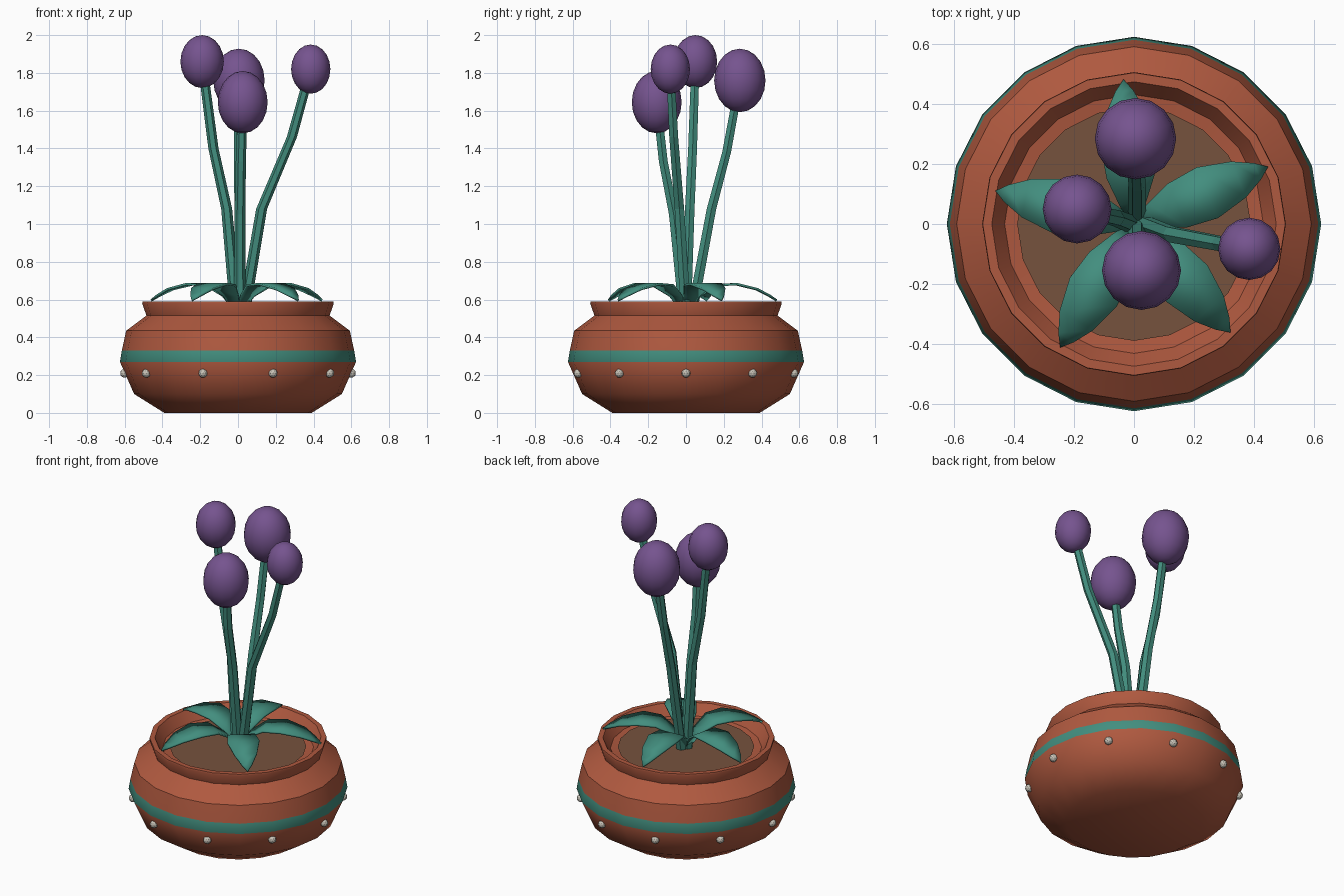
import bpy, bmesh, math
from mathutils import Vector

cube = bpy.data.objects.get("Cube")
if cube:
    bpy.data.objects.remove(cube)


def material(name, r, g, b):
    m = bpy.data.materials.new(name)
    m.use_nodes = True
    m.diffuse_color = (r, g, b, 1)
    bsdf = next(n for n in m.node_tree.nodes if n.type == 'BSDF_PRINCIPLED')
    bsdf.inputs["Base Color"].default_value = (r, g, b, 1)
    return m


TERRACOTTA = material("terracotta", .43, .10, .05)
TEAL = material("teal green", .055, .27, .21)
PURPLE = material("flower purple", .18, .088, .275)
SOIL = material("soil brown", .18, .085, .048)
STUD = material("pale stone", .58, .55, .48)


def make(name, bm, mats, smooth=None):
    """Turn a bmesh into a linked object, optionally smooth up to an angle."""
    mesh = bpy.data.meshes.new(name)
    bmesh.ops.recalc_face_normals(bm, faces=bm.faces)
    bm.to_mesh(mesh)
    bm.free()
    for m in mats:
        mesh.materials.append(m)
    ob = bpy.data.objects.new(name, mesh)
    bpy.context.collection.objects.link(ob)
    if smooth:
        bpy.ops.object.select_all(action='DESELECT')
        ob.select_set(True)
        bpy.context.view_layer.objects.active = ob
        bpy.ops.object.shade_smooth_by_angle(angle=math.radians(smooth))
    return ob


def ring(bm, r, z, sides):
    return [bm.verts.new((r * math.cos(a), r * math.sin(a), z))
            for a in (math.tau * i / sides for i in range(sides))]


def bridge(bm, a, b):
    n = len(a)
    return [bm.faces.new((a[i], a[(i + 1) % n], b[(i + 1) % n], b[i])) for i in range(n)]


# Pot: turned profile with a painted band around its widest part
profile = [(.39, 0), (.55, .10), (.625, .27), (.615, .33), (.592, .435), (.485, .515),
           (.507, .58), (.505, .59), (.475, .59), (.432, .525), (.36, .515)]
bm = bmesh.new()
rings = [ring(bm, r, z, 20) for r, z in profile]
bm.faces.new(rings[0])
for k, (lower, upper) in enumerate(zip(rings, rings[1:])):
    for f in bridge(bm, lower, upper):
        f.material_index = 1 if k == 2 else 0
make("pot", bm, [TERRACOTTA, TEAL], 40)

# Soil disc
bm = bmesh.new()
bm.faces.new(ring(bm, .39, .53, 20))
make("soil", bm, [SOIL])

# Ten studs below the band
for i in range(10):
    a = math.tau * i / 10
    bm = bmesh.new()
    bmesh.ops.create_icosphere(bm, subdivisions=2, radius=.024)
    bmesh.ops.translate(bm, verts=bm.verts, vec=(.6 * math.cos(a), .6 * math.sin(a), .21))
    make("stud", bm, [STUD])


# Flowers: hexagonal stem through a few points, egg-shaped bud on top
def flower(center, r, rz, path):
    bm = bmesh.new()
    points = path + [center]
    loops = []
    for i, p in enumerate(points):
        loop = ring(bm, .031 - .002 * i, 0, 6)
        bmesh.ops.translate(bm, verts=loop, vec=Vector(p))
        loops.append(loop)
    for a, b in zip(loops, loops[1:]):
        bridge(bm, a, b)
    bm.faces.new(loops[0])
    bm.faces.new(loops[-1])
    make("stem", bm, [TEAL])

    bm = bmesh.new()
    bmesh.ops.create_uvsphere(bm, u_segments=16, v_segments=10, radius=1)
    bmesh.ops.scale(bm, verts=bm.verts, vec=(r, r, rz))
    bmesh.ops.translate(bm, verts=bm.verts, vec=center)
    make("flower_bud", bm, [PURPLE], 60)


flower((-.19, .05, 1.86), .115, .14,
       [(-.01, 0, .52), (-.06, .02, 1.08), (-.13, .035, 1.4)])
flower((.005, .285, 1.76), .136, .168,
       [(.01, .03, .52), (.01, .135, 1.08), (.005, .215, 1.38)])
flower((.025, -.155, 1.645), .132, .165,
       [(.01, -.01, .52), (.01, -.065, 1.05), (.015, -.12, 1.33)])
flower((.385, -.083, 1.82), .104, .13,
       [(.03, 0, .52), (.125, -.035, 1.08), (.285, -.065, 1.46)])


# Leaves: arched pointed blades fanned around the stems
def leaf(x, y):
    tip = Vector((x, y, 0))
    side = Vector((-y, x, 0)).normalized()
    bm = bmesh.new()
    pairs = []
    for t, w, z in [(.03, .02, .54), (.15, .045, .62), (.33, .08, .675),
                    (.55, .092, .682), (.78, .065, .655), (.92, .03, .62)]:
        p = tip * t + Vector((0, 0, z))
        pairs.append([bm.verts.new(p + side * w), bm.verts.new(p - side * w)])
    for a, b in zip(pairs, pairs[1:]):
        bm.faces.new((a[0], a[1], b[1], b[0]))
    end = bm.verts.new(tip + Vector((0, 0, .595)))
    bm.faces.new((pairs[-1][0], pairs[-1][1], end))
    ob = make("leaf", bm, [TEAL], 30)
    solid = ob.modifiers.new("thickness", 'SOLIDIFY')
    solid.thickness = .012
    solid.offset = 0


for x, y in [(-.46, .11), (-.035, .48), (.445, .19), (.32, -.36), (-.245, -.41)]:
    leaf(x, y)
